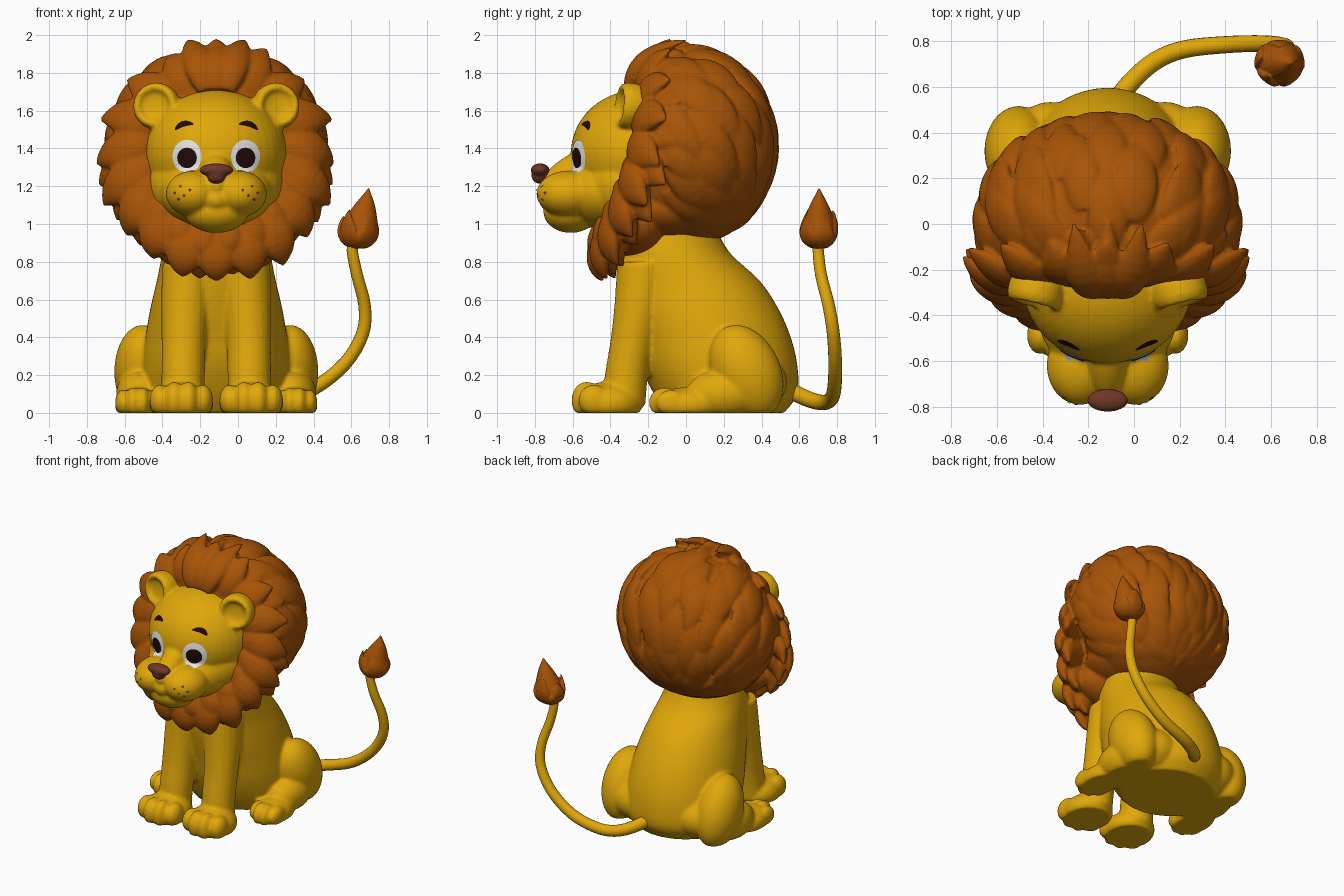
import bpy, bmesh, random
from math import sin, cos, pi, radians
from mathutils import Vector as V, Matrix
from mathutils.bvhtree import BVHTree

random.seed(4)
if "Cube" in bpy.data.objects:
    bpy.data.objects.remove(bpy.data.objects["Cube"])

AXIS_X = -0.115          # the symmetry plane; parts are built around x = 0
SIDES = (-1, 1)
X, Y, Z = V((1, 0, 0)), V((0, 1, 0)), V((0, 0, 1))


def material(name, rgb):
    m = bpy.data.materials.new(name)
    m.use_nodes = True
    m.diffuse_color = (*rgb, 1)
    m.node_tree.nodes["Principled BSDF"].inputs["Base Color"].default_value = (*rgb, 1)
    return m


GOLD = material("golden fur", (0.75, 0.39, 0.003))
BROWN = material("brown mane", (0.39, 0.088, 0.002))
NOSE = material("nose brown", (0.16, 0.038, 0.02))
DARK = material("dark brown", (0.015, 0.003, 0.003))
WHITE = material("eye white", (0.8, 0.8, 0.8))


def finish(bm, name, mat, voxel=0, smooth=0, closed=True):
    if closed:
        bmesh.ops.recalc_face_normals(bm, faces=bm.faces[:])
    for f in bm.faces:
        f.smooth = True
    me = bpy.data.meshes.new(name)
    bm.to_mesh(me)
    bm.free()
    me.materials.append(mat)
    ob = bpy.data.objects.new(name, me)
    ob.location.x = AXIS_X
    bpy.context.collection.objects.link(ob)
    if voxel:
        r = ob.modifiers.new("fuse", 'REMESH')
        r.mode, r.voxel_size, r.use_smooth_shade = 'VOXEL', voxel, True
        s = ob.modifiers.new("soften", 'SMOOTH')
        s.factor, s.iterations = 0.5, smooth
    return ob


def ball(bm, c, r, tilt=0):
    m = Matrix.Translation(c) @ Matrix.Rotation(tilt, 4, 'X') @ Matrix.Diagonal((*r, 1))
    return bmesh.ops.create_uvsphere(bm, u_segments=40, v_segments=28, radius=1, matrix=m)["verts"]


def spline(rows, steps=4):
    """Smooth run through rows of numbers."""
    p = [V(r) for r in rows]
    p = [p[0], *p, p[-1]]
    out = []
    for a, b, c, d in zip(p, p[1:], p[2:], p[3:]):
        for t in (k / steps for k in range(steps)):
            out.append(b + (c - a) * t / 2 + (a * 2 - b * 5 + c * 4 - d) * t * t / 2
                       + (b * 3 - a - c * 3 + d) * t ** 3 / 2)
    return out + [p[-1]]


def loft(bm, sections, n=20):
    rings = [[bm.verts.new(c + u * cos(2 * pi * j / n) + v * sin(2 * pi * j / n))
              for j in range(n)] for c, u, v in sections]
    for a, b in zip(rings, rings[1:]):
        for j in range(n):
            k = (j + 1) % n
            bm.faces.new((a[j], a[k], b[k], b[j]))
    bm.faces.new(rings[0])
    bm.faces.new(rings[-1])


def sweep(bm, pts, core, width, thick, n=14):
    """Flattened section along a path; width and thick are functions of 0..1."""
    secs = []
    last = len(pts) - 1
    for i, p in enumerate(pts):
        t = (pts[min(i + 1, last)] - pts[max(i - 1, 0)]).normalized()
        out = p - core
        out = (out - t * out.dot(t)).normalized()
        secs.append((p, t.cross(out) * width(i / last), out * thick(i / last)))
    loft(bm, secs, n)


def lock(bm, pts, core, w, t):
    taper = lambda s: max(0.07, sin(pi * (0.2 + 0.8 * s)) ** 0.8)
    sweep(bm, pts, core, lambda s: w * taper(s), lambda s: t * taper(s))


def arc(a, b, c, n=10):
    return [a.lerp(b, i / (n - 1)).lerp(b.lerp(c, i / (n - 1)), i / (n - 1)) for i in range(n)]


# Body: stacked ovals (height, front, back, half width), legs, thighs and paws
bm = bmesh.new()
TORSO = [(0, -.10, .52, .34), (.1, -.17, .59, .385), (.25, -.24, .59, .39), (.4, -.28, .555, .375),
         (.55, -.32, .49, .35), (.7, -.35, .39, .315), (.85, -.36, .23, .285), (1, -.3, .15, .25)]
loft(bm, [(V((0, (f + b) / 2, z)), X * w, Y * ((b - f) / 2)) for z, f, b, w in spline(TORSO)], 48)


def paw(x, y, w, l, h):
    ball(bm, (x, y + l * 0.05, h * 0.3), (w * 0.97, l * 0.95, h * 0.7))
    for i in (-1.5, -0.5, 0.5, 1.5):
        ball(bm, (x + i * w * 0.43, y - l * (0.58 - 0.1 * i * i), h * 0.4),
             (w * 0.32, l * 0.43, h * (0.62 - 0.05 * i * i)))


LEG = [(.04, .18, -.33, .115), (.2, .175, -.315, .115), (.4, .172, -.28, .118),
       (.6, .16, -.245, .132), (.8, .14, -.22, .145)]
for s in SIDES:
    loft(bm, [(V((s * x, y, z)), X * r, Y * r) for z, x, y, r in spline(LEG)])
    paw(s * .185, -.42, .175, .19, .165)
    paw(s * .415, -.01, .125, .19, .135)
    ball(bm, (s * .39, .32, .218), (.15, .18, .26), radians(25))
    ball(bm, (s * .40, .2, .1), (.13, .2, .13))
    ball(bm, (s * .25, .3, .16), (.2, .235, .17))
for v in bm.verts:
    v.co.z = max(v.co.z, 0)
finish(bm, "body", GOLD, 0.012, 6)

# Head: skull, cheeks, nose bridge, muzzle lobes, chin and cupped ears
bm = bmesh.new()
ball(bm, (0, -.25, 1.375), (.375, .36, .335))
ball(bm, (0, -.3, 1.205), (.36, .29, .255))
ball(bm, (0, -.42, 1.17), (.3, .25, .2))
ball(bm, (0, -.6, 1.28), (.085, .2, .085), radians(32))
ball(bm, (0, -.61, 1.065), (.17, .145, .112))
ball(bm, (0, -.62, 1.13), (.1, .16, .09))
EAR = [(-.12, .06), (-.1, .105), (-.04, .124), (.01, .124), (.04, .112), (.047, .098),
       (.04, .084), (.02, .07), (.012, .03)]
for s in SIDES:
    ball(bm, (s * .12, -.62, 1.16), (.147, .172, .122))
    face = V((s * .25, -1, .1)).normalized()
    across = Z.cross(face).normalized()
    loft(bm, [(V((s * .318, -.31, 1.625)) + face * d, across * r, face.cross(across) * r)
              for d, r in EAR], 28)
head = finish(bm, "head", GOLD, 0.011, 5)

# Nose
bm = bmesh.new()
ball(bm, (0, -.772, 1.285), (.09, .05, .036))
ball(bm, (0, -.772, 1.255), (.05, .046, .042))
finish(bm, "nose", NOSE, 0.008, 4)

# Painted face details: thin plates that hug the head
bpy.context.view_layer.update()
skin = BVHTree.FromObject(head, bpy.context.evaluated_depsgraph_get())


def plate(bm, x, z, rx, rz, lift, turn=0, bend=0, rings=5, n=28, limit=-1):
    def vert(f, j):
        a = 2 * pi * j / n
        u, w = rx * f * cos(a), rz * f * sin(a)
        w -= bend * u * u
        px, pz = x + u * cos(turn) - w * sin(turn), z + u * sin(turn) + w * cos(turn)
        hit = skin.ray_cast(V((px, -2, pz)), Y)[0]
        return bm.verts.new((px, max(hit.y, limit) - lift, pz))
    mid = vert(0, 0)
    prev = None
    for k in range(1, rings + 1):
        ring = [vert(k / rings, j) for j in range(n)]
        for j in range(n):
            i = (j + 1) % n
            bm.faces.new((prev[j], ring[j], ring[i], prev[i]) if prev else (mid, ring[j], ring[i]))
        prev = ring


whites, pupils, brows, freckles = [bmesh.new() for _ in range(4)]
for s in SIDES:
    plate(whites, s * .155, 1.358, .077, .088, .004, limit=-.605)
    plate(pupils, s * .155, 1.35, .052, .054, .008, limit=-.605)
    plate(brows, s * .175, 1.53, .052, .015, .006, -s * .3, 6)
    for x, z in ((.14, 1.18), (.19, 1.2), (.17, 1.15), (.22, 1.165), (.2, 1.13)):
        plate(freckles, s * x, z, .008, .008, .004, rings=2, n=10)
for b, name, mat in ((whites, "eye_whites", WHITE), (pupils, "pupils", DARK),
                     (brows, "eyebrows", DARK), (freckles, "freckles", NOSE)):
    finish(b, name, mat, closed=False)

# Mane: rounded core, flatter at the face, covered in locks
bm = bmesh.new()
C = V((0, .02, 1.42))


def radii(y):
    return V((.55, .43 if y > 0 else .37, .49))


def on_core(q):
    q = q.normalized()
    return C + q * radii(q.y)


def scaled(p, power=1):
    d, r = p - C, radii(p.y - C.y)
    return V([d[i] / r[i] ** power for i in range(3)])


for v in ball(bm, (0, 0, 0), (1, 1, 1)):
    v.co = on_core(v.co)
ball(bm, (0, .03, 1.23), (.49, .37, .335))
ball(bm, (0, -.08, 1.08), (.41, .3, .18))
ball(bm, (0, -.26, .99), (.38, .2, .18))

# Rear locks run back and down over the core
FLOW = V((0, .6, -.8))
for row, (phi, count) in enumerate(((70, 18), (93, 18), (117, 16), (140, 11), (164, 6))):
    for k in range(count):
        th = 2 * pi * (k + 0.5 * (row % 2)) / count
        ph = radians(phi + random.uniform(-5, 5))
        p = on_core(V((sin(ph) * sin(th), -cos(ph), sin(ph) * cos(th))))
        if p.z < 1.08:
            continue
        length, path = random.uniform(.36, .46), []
        for i in range(10):
            nrm = scaled(p, 2).normalized()
            spot = p + nrm * (.03 * i / 9 - .006)
            spot.z = max(spot.z, .92)
            path.append(spot)
            step = FLOW - nrm * FLOW.dot(nrm)
            p = on_core(scaled(p + step.normalized() * length / 9))
        lock(bm, path, C, random.uniform(.08, .105), .037)


# Front locks radiate around the face, sagging forward into a beard
def ray(a, r, y):
    return V((sin(a) * r, y, 1.33 + cos(a) * r))


def fringe(angles, r0, r1, back, w, t):
    for a in angles:
        sag = ((1 - cos(a)) / 2) ** 2
        tip = a + 0.2 * sin(a)
        pts = arc(ray(a, r0, -.23 - .19 * sag + back),
                  ray(a, (r0 + r1) / 2 + .05, -.22 - .29 * sag + back),
                  ray(tip, r1 + random.uniform(-.025, .025), -.08 - .36 * sag + back))
        lock(bm, pts, V((0, .1, 1.33)), w, t)


fringe([2 * pi * k / 18 for k in range(18)], .34, .635, 0, .115, .06)
fringe([2 * pi * (k + .5) / 18 for k in range(18)], .34, .61, .06, .115, .06)
fringe([radians(95 + 170 * k / 9) for k in range(10)], .31, .53, .0, .085, .06)
# Crest on top
for x, z in ((-.15, 1.975), (0, 1.965), (.15, 1.975)):
    lock(bm, arc(V((x * .3, -.3, 1.71)), V((x * .7, -.28, 1.91)), V((x, .01, z))), C, .085, .045)
finish(bm, "mane", BROWN, 0.011, 2)

# Tail
bm = bmesh.new()
TAIL = [(.03, .53, .13), (.11, .63, .08), (.21, .715, .055), (.335, .765, .07),
        (.515, .785, .13), (.68, .79, .26), (.775, .78, .42), (.785, .755, .57),
        (.745, .715, .73), (.72, .7, .86), (.73, .7, .92)]
girth = lambda s: .044 - .016 * s
sweep(bm, spline(TAIL), V((.2, .2, .7)), girth, girth, 16)
finish(bm, "tail", GOLD)

# Tail tuft: a bud wrapped in pointed locks
bm = bmesh.new()
BUD = [(.745, .87, .03), (.75, .9, .08), (.757, .96, .1), (.767, 1.03, .085),
       (.785, 1.1, .055), (.8, 1.16, .02), (.807, 1.19, .005)]
loft(bm, [(V((x, .705, z)), X * r, Y * r * .9) for x, z, r in spline(BUD)])
for k in range(5):
    a = 2 * pi * k / 5 + .3
    e = V((cos(a), sin(a) * .9, 0))
    root = V((.752, .705, .88))
    lock(bm, arc(root + e * .03, root + e * .125 + Z * .05, root + e * .08 + Z * (.17 + .03 * (k % 2))),
         root + Z * .08, .06, .02)
finish(bm, "tail_tuft", BROWN, 0.007, 2)
